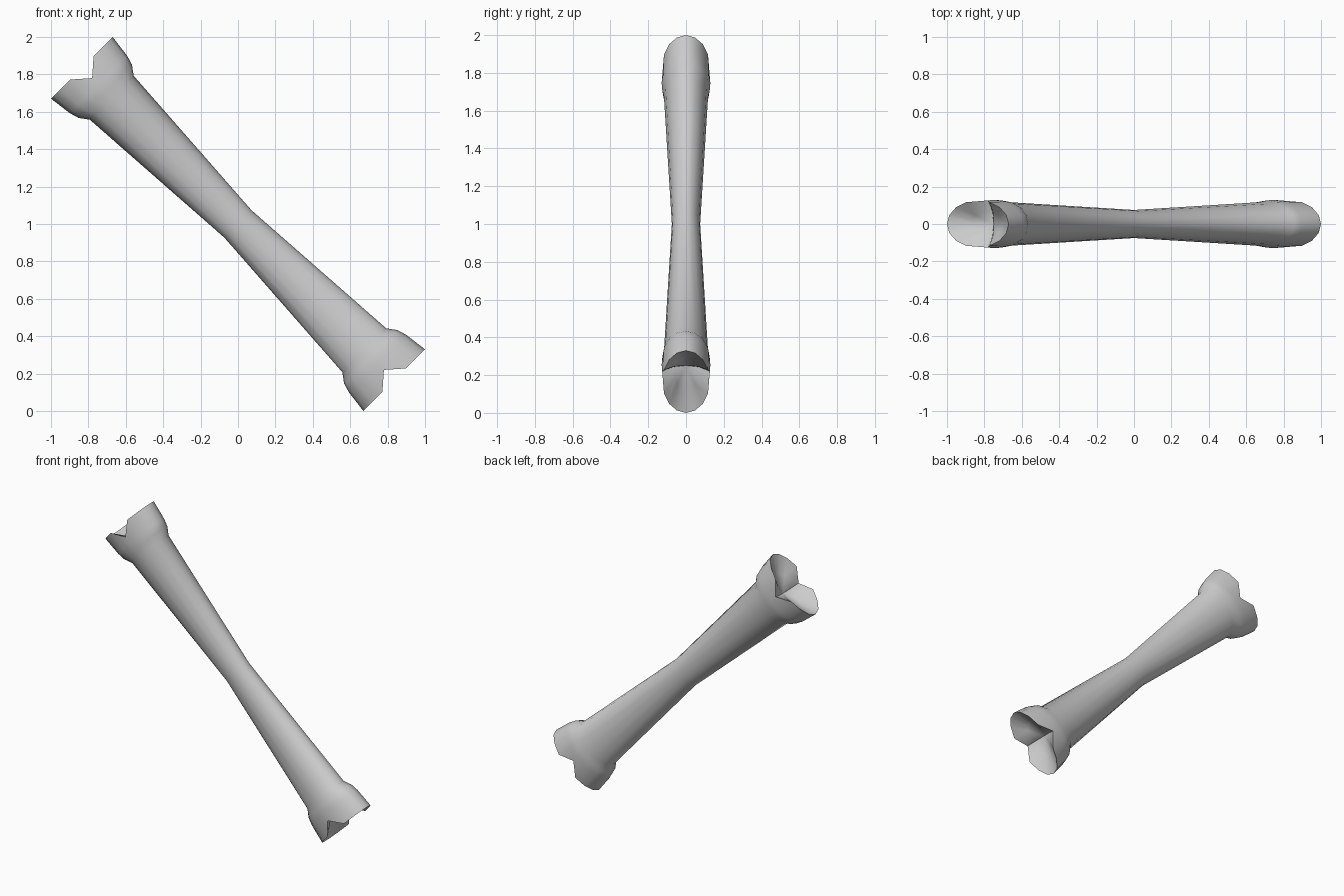
import bpy, bmesh, math

if "Cube" in bpy.data.objects:
    bpy.data.objects.remove(bpy.data.objects["Cube"])

SEGMENTS = 16
# half of the bone's profile: (distance along axis, half width, half depth)
HALF = [(0.0, 0.103, 0.075), (0.955, 0.166, 0.117), (1.004, 0.202, 0.126),
        (1.055, 0.217, 0.129), (1.181, 0.233, 0.126)]
# cupped end: (lobe height, valley height, half width, half depth)
CUP = (1.112, 1.07, 0.12, 0.066)
NOTCH = 1.103
CENTRE = 1.06

bm = bmesh.new()


def ring(height, width, depth, valley=None, sign=1):
    verts = []
    for i in range(SEGMENTS):
        a = 2 * math.pi * i / SEGMENTS
        in_valley = valley is not None and i % (SEGMENTS // 2) == SEGMENTS // 4
        h = valley if in_valley else height
        verts.append(bm.verts.new((width * math.cos(a), depth * math.sin(a), sign * h)))
    return verts


def bridge(a, b):
    for i in range(SEGMENTS):
        j = (i + 1) % SEGMENTS
        bm.faces.new((a[i], a[j], b[j], b[i]))


# shared waist, then each half with its two lobes and cupped end
waist = ring(*HALF[0])
for sign in (1, -1):
    previous = waist
    for k, (h, w, d) in enumerate(HALF[1:], 1):
        valley = NOTCH if k == len(HALF) - 1 else None
        current = ring(h, w, d, valley, sign)
        bridge(previous, current)
        previous = current
    cup = ring(CUP[0], CUP[2], CUP[3], CUP[1], sign)
    bridge(previous, cup)
    centre = bm.verts.new((0, 0, sign * CENTRE))
    for i in range(SEGMENTS):
        bm.faces.new((cup[i], cup[(i + 1) % SEGMENTS], centre))

bmesh.ops.recalc_face_normals(bm, faces=bm.faces)
mesh = bpy.data.meshes.new("bone")
bm.to_mesh(mesh)
bm.free()

# lean the bone diagonally, up to the left
bone = bpy.data.objects.new("bone", mesh)
bpy.context.collection.objects.link(bone)
bone.location = (0, 0, 1)
bone.rotation_euler = (0, math.radians(-45), 0)
bpy.context.view_layer.objects.active = bone
bone.select_set(True)
bpy.ops.object.shade_smooth_by_angle(angle=math.radians(60))
